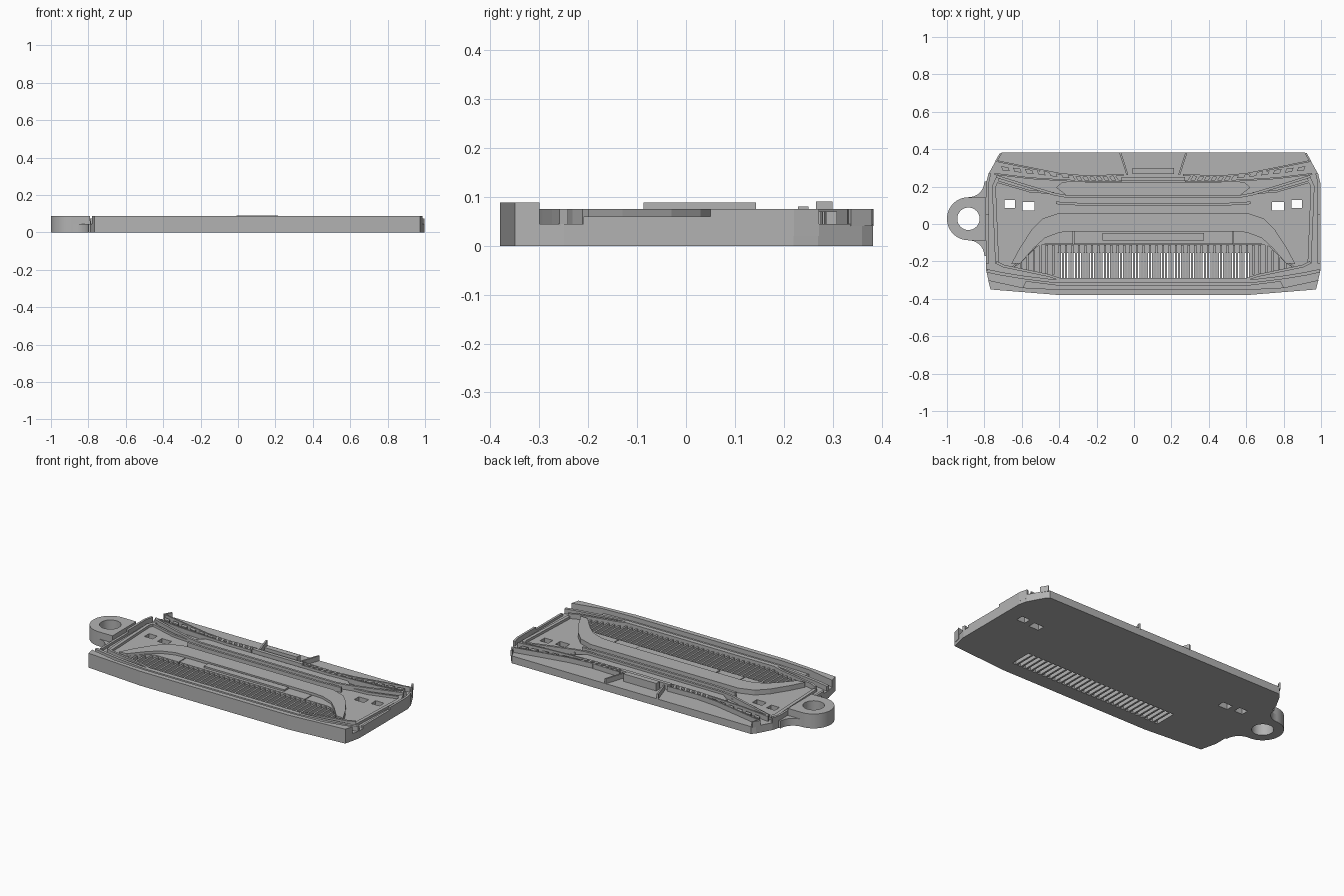
import bpy, bmesh, math
from mathutils import Vector

old = bpy.data.objects.get("Cube")
if old:
    bpy.data.objects.remove(old, do_unlink=True)

grey = bpy.data.materials.new("plain grey")
grey.use_nodes = True
grey.diffuse_color = (0.45, 0.45, 0.45, 1)
grey.node_tree.nodes["Principled BSDF"].inputs["Base Color"].default_value = grey.diffuse_color

CX = 0.103    # centre line of the symmetric plate
FLOOR = 0.045
SINK = 0.04   # raised parts start slightly inside the plate
LOW, MID, TOP = 0.06, 0.075, 0.088


def prisms(name, polys, z0, z1, cx=CX):
    """One object made of upright prisms, one for each outline."""
    bm = bmesh.new()
    for poly in polys:
        low = bm.faces.new([bm.verts.new((x + cx, y, z0)) for x, y in poly])
        low.normal_update()
        if low.normal.z > 0:
            low.normal_flip()
        out = bmesh.ops.extrude_face_region(bm, geom=[low], use_keep_orig=True)
        verts = [v for v in out["geom"] if isinstance(v, bmesh.types.BMVert)]
        bmesh.ops.translate(bm, verts=verts, vec=(0, 0, z1 - z0))
    bmesh.ops.recalc_face_normals(bm, faces=bm.faces)
    mesh = bpy.data.meshes.new(name)
    bm.to_mesh(mesh)
    bm.free()
    mesh.materials.append(grey)
    ob = bpy.data.objects.new(name, mesh)
    bpy.context.collection.objects.link(ob)
    return ob


def flip(poly):
    return [(-x, y) for x, y in reversed(poly)]


def both(polys):
    return polys + [flip(p) for p in polys]


def whole(half):
    """Close a right-hand half outline across the centre line."""
    return half + flip(half)


def box(x, y, w, h):
    return [(x - w/2, y - h/2), (x + w/2, y - h/2), (x + w/2, y + h/2), (x - w/2, y + h/2)]


def strip(path, width):
    """Outline of a ribbon that follows a path."""
    pts = [Vector(p) for p in path]
    left, right = [], []
    for i, p in enumerate(pts):
        a = (p - pts[i-1]).normalized() if i else (pts[1] - p).normalized()
        b = (pts[i+1] - p).normalized() if i < len(pts) - 1 else a
        n = (a + b).normalized()
        n = Vector((-n.y, n.x)) * (width / 2 / max(0.5, n.dot(a)))
        left.append(tuple(p + n))
        right.append(tuple(p - n))
    return left + right[::-1]


def arc(cx, cy, r, a0, a1, n):
    return [(cx + r * math.cos(math.radians(a0 + (a1 - a0) * i / n)),
             cy + r * math.sin(math.radians(a0 + (a1 - a0) * i / n))) for i in range(n + 1)]


def cut(target, cutter):
    cutter.hide_render = True
    mod = target.modifiers.new("cut", "BOOLEAN")
    mod.operation, mod.solver, mod.object = "DIFFERENCE", "EXACT", cutter
    bpy.context.view_layer.objects.active = target
    bpy.ops.object.modifier_apply(modifier=mod.name)
    bpy.data.objects.remove(cutter, do_unlink=True)


# Base plate with grille recess, slots and lamp windows
base = prisms("base_plate", [whole([
    (0.5, -0.38), (0.87, -0.35), (0.893, -0.25), (0.893, 0.22),
    (0.88, 0.27), (0.83, 0.36), (0.81, 0.382)])], 0, FLOOR)
opening = whole([(0.52, -0.29), (0.57, -0.265), (0.76, -0.235), (0.64, -0.13), (0.6, -0.11)])
cut(base, prisms("recess_cutter", [opening], 0.025, 0.2))
PITCH = 0.0345
slots = [box((i - 14.5) * PITCH, -0.222, 0.023, 0.135) for i in range(30)]
windows = both([box(0.667, 0.095, 0.066, 0.045), box(0.768, 0.107, 0.056, 0.045)])
cut(base, prisms("slot_cutter", slots + windows, -0.1, 0.2))

# Grille slats
slats = []
for i in range(-21, 22):
    x = i * PITCH + PITCH / 2
    if abs(x) > 0.74:
        continue
    top = -0.112 if abs(x) < 0.6 else -0.112 - (abs(x) - 0.6) * 0.75
    low = -0.29 if abs(x) < 0.52 else -0.265 + (abs(x) - 0.57) * 0.15
    slats.append(box(x, (top + low) / 2, 0.0115, top - low))
prisms("grille_slats", slats, 0.02, LOW - 0.004)

# Grille surround: outer raised band and stepped inner band
outer = [(0.76, -0.215), (0.715, -0.13), (0.65, -0.03), (0.59, 0.03), (0.5, 0.06)]
inner = [(0.43, -0.04), (0.5, -0.045), (0.58, -0.075), (0.64, -0.13), (0.71, -0.21)]
rim = [(0.75, -0.235), (0.67, -0.155), (0.62, -0.12), (0.58, -0.108), (0.43, -0.108)]
prisms("grille_surround", [outer + flip(outer) + flip(inner) + inner], SINK, MID)
prisms("grille_inner_bevel", both([inner + rim]), SINK, LOW)
prisms("grille_top_panel", [box(0, -0.074, 0.85, 0.068)], SINK, LOW)
prisms("grille_badge_bar", [box(0, -0.068, 0.545, 0.042)], SINK, 0.07)

# Front bumper
prisms("bumper_front", [whole([
    (0.5, -0.38), (0.87, -0.35), (0.883, -0.3), (0.7, -0.34), (0.5, -0.35)])], 0.02, TOP)
prisms("bumper_step", [whole([
    (0.5, -0.355), (0.7, -0.345), (0.68, -0.305), (0.52, -0.325)])], SINK, LOW)
lip = [(0.89, -0.25), (0.82, -0.265), (0.7, -0.285), (0.52, -0.307)]
prisms("bumper_lip", [strip(lip + flip(lip), 0.018)], SINK, MID)
sill = [(0.84, -0.205), (0.8, -0.225), (0.68, -0.25), (0.56, -0.275), (0.5, -0.295)]
prisms("grille_sill", [strip(sill + flip(sill), 0.014)], SINK, MID)

# Side frames and outer cheek walls
prisms("side_frames", both([
    strip([(0.83, 0.25), (0.852, 0.2), (0.835, -0.21)], 0.02)]), SINK, LOW)
prisms("cheek_walls", both([
    strip([(0.886, 0.05), (0.886, 0.22), (0.874, 0.27)], 0.014)]), 0.02, MID)
prisms("cheek_ribs", both([strip([(0.886, -0.21), (0.886, 0.05)], 0.014)]), 0.02, LOW)

# Hood edge, cross bars and creases
prisms("hood_edge", [whole([
    (0.46, 0.15), (0.52, 0.195), (0.485, 0.225), (0.41, 0.228), (0.35, 0.222)])], SINK, LOW)
hood = [(0.84, 0.255), (0.68, 0.205), (0.53, 0.16), (0.46, 0.147)]
prisms("hood_ridge", [strip(hood + flip(hood), 0.014)], SINK, MID)
prisms("hood_crease", both([
    strip([(0.83, 0.225), (0.66, 0.175), (0.53, 0.165)], 0.012)]), SINK, LOW)
prisms("cross_bar", [strip([(-0.52, 0.113), (-0.38, 0.105), (0.38, 0.105), (0.52, 0.113)], 0.014)],
       SINK, MID)

# Lamp bands: rims, slanted cells and the upper mesh
upper = [(0.83, 0.335), (0.66, 0.3), (0.5, 0.268), (0.36, 0.255), (0.16, 0.262)]
lower = [(0.85, 0.268), (0.66, 0.245), (0.5, 0.235), (0.36, 0.228), (0.17, 0.228)]
prisms("lamp_rims", both([strip(upper, 0.009), strip(lower, 0.009)]), SINK, MID)
cells = []
for i in range(6):
    x, y = 0.47 + i * 0.064, 0.257 + i * 0.0075
    cells.append([(x - 0.022, y - 0.012), (x + 0.015, y - 0.008),
                  (x + 0.024, y + 0.014), (x - 0.014, y + 0.009)])
prisms("lamp_cells", both(cells), SINK, MID - 0.005)
mesh_bars = [strip([(x, 0.23), (x + 0.018, 0.258)], 0.014)
             for x in [0.19 + i * 0.036 for i in range(7)]]
prisms("upper_mesh", both(mesh_bars), SINK, MID)
prisms("upper_mesh_centre", [box(0, 0.24, 0.34, 0.022)], SINK, 0.08)

# Rear fins and the raised centre plate
prisms("rear_fins", both([strip([(0.177, 0.382), (0.138, 0.262)], 0.01),
                          strip([(0.815, 0.378), (0.84, 0.335)], 0.01)]), SINK, MID)
prisms("centre_plate", [box(0, 0.283, 0.222, 0.034)], SINK, 0.091)

# Key ring tab with its flared root
RX, RY = -0.885, 0.028
ring = prisms("key_ring", [arc(RX, RY, 0.115, 90, 270, 32) + [(-0.79, -0.087), (-0.79, 0.143)]],
              0, TOP, 0)
flare = arc(-0.885, 0.228, 0.085, 270, 360, 10) + [(-0.77, 0.228), (-0.77, -0.172)]
flare += arc(-0.885, -0.172, 0.085, 0, 90, 10)
root = prisms("ring_root", [flare], 0, FLOOR, 0)
for part in (ring, root):
    cut(part, prisms("ring_hole_cutter", [arc(RX, RY, 0.06, 0, 348.75, 31)], -0.1, 0.3, 0))

# Smooth curved walls while keeping edges sharp
bpy.ops.object.select_all(action="DESELECT")
for part in (ring, root):
    part.select_set(True)
bpy.context.view_layer.objects.active = ring
bpy.ops.object.shade_smooth_by_angle(angle=math.radians(30))
